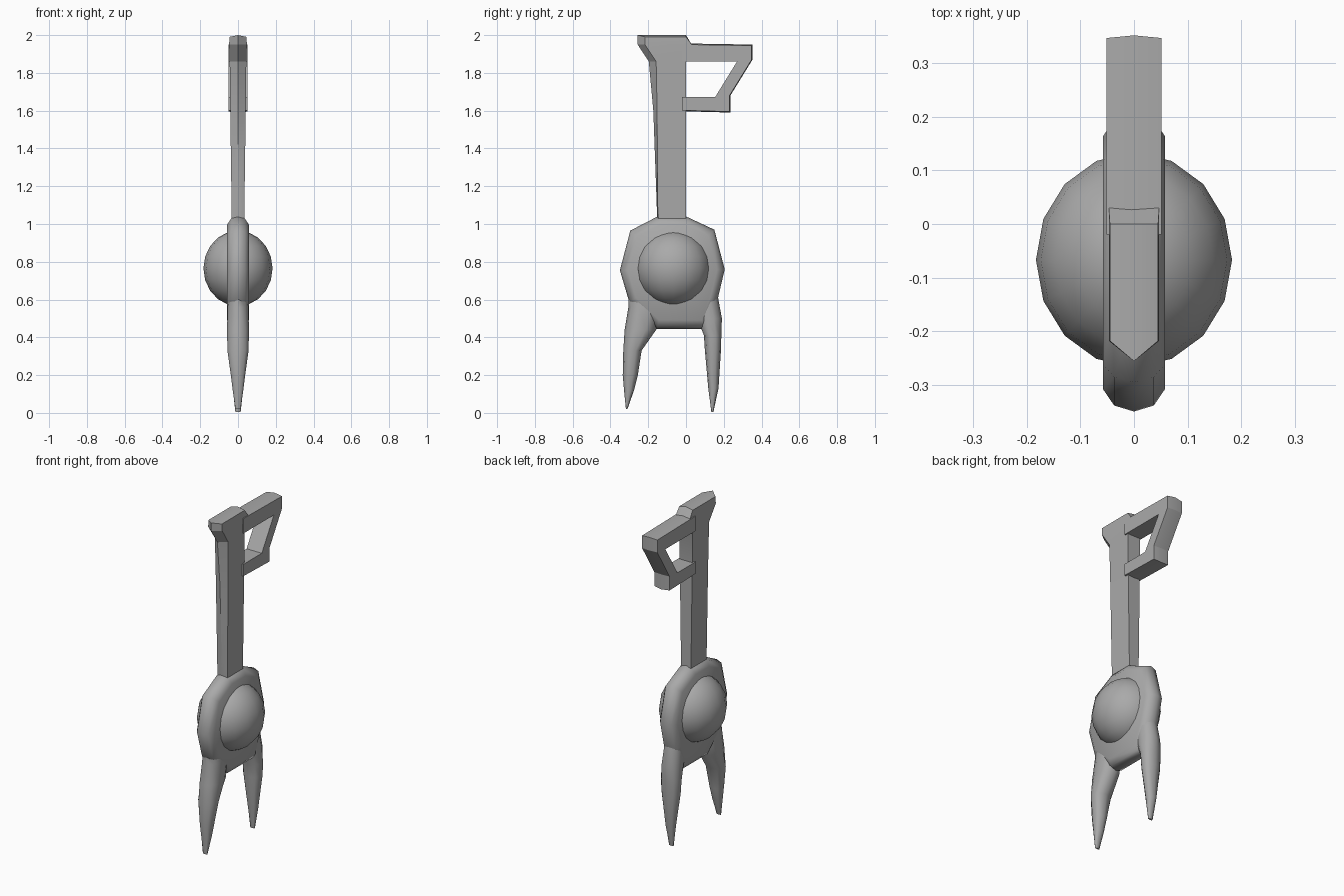
import bpy, bmesh, math
from mathutils import Matrix

cube = bpy.data.objects.get("Cube")
if cube:
    bpy.data.objects.remove(cube, do_unlink=True)

grey = bpy.data.materials.new("plain grey")
grey.use_nodes = True
grey.diffuse_color = (0.4, 0.4, 0.4, 1)
grey.node_tree.nodes["Principled BSDF"].inputs["Base Color"].default_value = (0.4, 0.4, 0.4, 1)


def finish(name, bm, angle):
    """Turn a bmesh into a shaded, coloured object."""
    bmesh.ops.remove_doubles(bm, verts=bm.verts, dist=0.0005)
    bmesh.ops.recalc_face_normals(bm, faces=bm.faces)
    mesh = bpy.data.meshes.new(name)
    bm.to_mesh(mesh)
    bm.free()
    mesh.materials.append(grey)
    obj = bpy.data.objects.new(name, mesh)
    bpy.context.collection.objects.link(obj)
    bpy.ops.object.select_all(action='DESELECT')
    obj.select_set(True)
    bpy.context.view_layer.objects.active = obj
    bpy.ops.object.shade_smooth_by_angle(angle=math.radians(angle))


def loft(name, sections, angle=35):
    """Skin a row of equal sections; each cap is split along its middle."""
    bm = bmesh.new()
    rings = [[bm.verts.new(p) for p in s] for s in sections]
    n = len(rings[0])
    for a, b in zip(rings, rings[1:]):
        for i in range(n):
            j = (i + 1) % n
            bm.faces.new((a[i], a[j], b[j], b[i]))
    for ring in (rings[0], rings[-1]):
        bm.faces.new(ring[:n // 2 + 1])
        bm.faces.new(ring[n // 2:] + ring[:1])
    finish(name, bm, angle)


# Ring-shaped body: one outline (y, z), shrunk toward each side for a round rim
outline = [(-.15, 1.04), (0, 1.04), (.15, .97), (.205, .76), (.165, .59),
           (.11, .445), (-.155, .445), (-.3, .585), (-.35, .755), (-.295, .965)]
cy, cz = -.07, .75
rim = [(-.058, .85), (-.037, .96), (0, 1), (.037, .96), (.058, .85)]
loft("body", [[(x, cy + (y - cy) * s, cz + (z - cz) * s) for y, z in outline]
              for x, s in rim], 50)


# Tapered prongs: (z, front y, back y, half width)
def prong(name, rows):
    sections = []
    for z, y0, y1, w in rows:
        mid, half = (y0 + y1) / 2, (y1 - y0) / 2
        side = [(0, -1), (.7, -.8), (1, -.35), (1, .35), (.7, .8)]
        ring = side + [(0, 1)] + [(-u, v) for u, v in reversed(side[1:])]
        sections.append([(u * w, mid + v * half, z) for u, v in ring])
    loft(name, sections, 50)


prong("front_prong", [(.62, -.305, -.13, .05), (.56, -.305, -.13, .055),
                      (.44, -.325, -.158, .058), (.33, -.332, -.235, .056),
                      (.2, -.335, -.255, .038), (.12, -.328, -.275, .028),
                      (.02, -.318, -.31, .014)])
prong("back_prong", [(.62, .03, .168, .05), (.5, .06, .19, .056),
                     (.41, .095, .187, .058), (.33, .1, .185, .054),
                     (.13, .118, .172, .028), (.005, .134, .145, .014)])

# Shaft with a ridged front: (z, ridge y, side front y, back y, half width, ridge rise)
shaft = [(1.0, -.153, -.145, 0, .033, 0), (1.1, -.155, -.15, 0, .034, 0),
         (1.6, -.173, -.153, 0, .041, 0), (1.86, -.197, -.158, 0, .044, 0),
         (1.95, -.256, -.218, .03, .047, 0), (2.0, -.256, -.218, 0, .045, .009)]
loft("shaft", [[(0, t, z), (w, s, z - d), (w, b, z - d),
                (0, b, z), (-w, b, z - d), (-w, s, z - d)]
               for z, t, s, b, w, d in shaft], 25)

# Open handle: pairs of outer and inner points (y, z)
handle = [((-.02, 1.956), (-.02, 1.86)), ((.352, 1.95), (.27, 1.86)),
          ((.352, 1.87), (.27, 1.86)), ((.235, 1.68), (.155, 1.673)),
          ((.235, 1.59), (.155, 1.673)), ((-.02, 1.597), (-.02, 1.673))]


def handle_section(outer, inner, w=.051, f=.06):
    def at(x, t):
        return (x, outer[0] + (inner[0] - outer[0]) * t, outer[1] + (inner[1] - outer[1]) * t)
    return [at(0, 0), at(w, f), at(w, 1), at(0, 1), at(-w, 1), at(-w, f)]


loft("handle", [handle_section(o, i) for o, i in handle], 25)

# Orb set through the body
bm = bmesh.new()
bmesh.ops.create_uvsphere(bm, u_segments=16, v_segments=10, radius=1)
bmesh.ops.transform(bm, verts=bm.verts, matrix=Matrix.Translation((0, -.067, .765))
                    @ Matrix.Diagonal((.183, .2, .2, 1)))
finish("orb", bm, 60)
